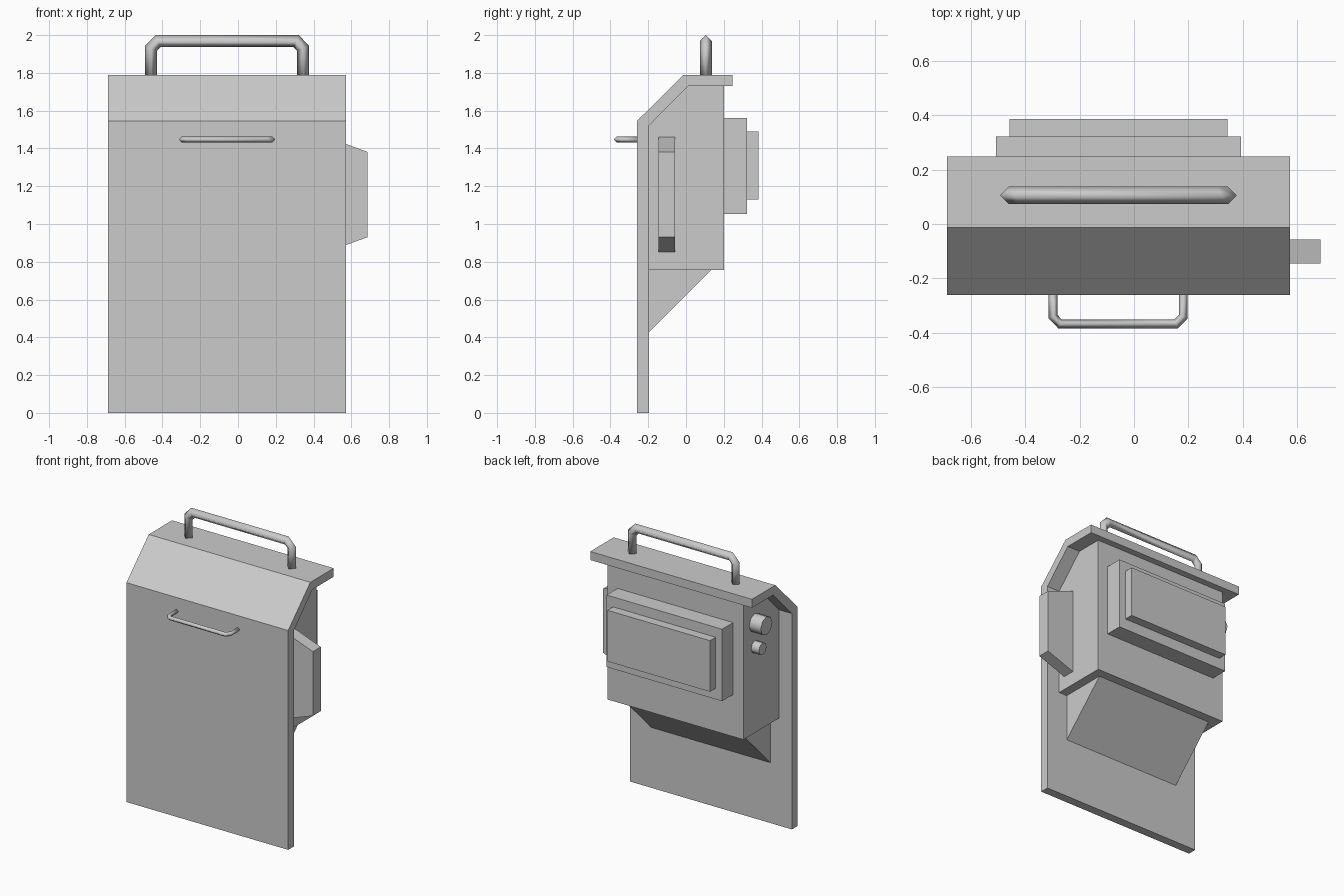
import bpy
import bmesh
from math import radians, pi
from mathutils import Vector, Matrix

old = bpy.data.objects.get("Cube")
if old:
    bpy.data.objects.remove(old, do_unlink=True)

GREY = (0.6, 0.6, 0.6, 1.0)
metal = bpy.data.materials.new("plain grey")
metal.use_nodes = True
metal.diffuse_color = GREY
metal.node_tree.nodes["Principled BSDF"].inputs["Base Color"].default_value = GREY

MID = -0.057  # centre line of the main housing


def finish(name, bm, smooth=None):
    bmesh.ops.recalc_face_normals(bm, faces=bm.faces)
    mesh = bpy.data.meshes.new(name)
    bm.to_mesh(mesh)
    bm.free()
    mesh.materials.append(metal)
    obj = bpy.data.objects.new(name, mesh)
    bpy.context.collection.objects.link(obj)
    if smooth:
        bpy.ops.object.select_all(action='DESELECT')
        obj.select_set(True)
        bpy.context.view_layer.objects.active = obj
        bpy.ops.object.shade_smooth_by_angle(angle=radians(smooth))
    return obj


def extrude_profile(name, points, offset):
    """Solid made by pushing a flat outline along an offset."""
    bm = bmesh.new()
    face = bm.faces.new([bm.verts.new(p) for p in points])
    ext = bmesh.ops.extrude_face_region(bm, geom=[face], use_keep_orig=True)
    verts = [v for v in ext["geom"] if isinstance(v, bmesh.types.BMVert)]
    bmesh.ops.translate(bm, verts=verts, vec=offset)
    return finish(name, bm)


def side_profile(name, yz, half):
    """Outline in the side plane, widened evenly about the centre line."""
    return extrude_profile(name, [(MID - half, y, z) for y, z in yz], (2 * half, 0, 0))


def panel(name, half, y0, y1, z0, z1):
    return side_profile(name, [(y0, z0), (y1, z0), (y1, z1), (y0, z1)], half)


def bar(name, points, normal, radius):
    """Mitred four-sided tube along a path lying in one plane."""
    pts, n = [Vector(p) for p in points], Vector(normal)
    bm = bmesh.new()
    rings = []
    for i, p in enumerate(pts):
        a = (p - pts[max(i - 1, 0)]).normalized()
        b = (pts[min(i + 1, len(pts) - 1)] - p).normalized()
        t = (a + b).normalized()
        side = t.cross(n) * radius / max(t.dot(a), t.dot(b))
        rings.append([bm.verts.new(p + d) for d in (side, n * radius, -side, -n * radius)])
    for r, s in zip(rings, rings[1:]):
        for k in range(4):
            bm.faces.new((r[k], r[k - 1], s[k - 1], s[k]))
    bm.faces.new(rings[0])
    bm.faces.new(rings[-1])
    return finish(name, bm, 91 if radius else None)


def knob(name, y, z, radius, length, x=-0.59):
    bm = bmesh.new()
    place = Matrix.Translation((x - length / 2, y, z)) @ Matrix.Rotation(pi / 2, 4, 'Y')
    bmesh.ops.create_cone(bm, cap_ends=True, segments=8, radius1=radius,
                          radius2=radius, depth=length, matrix=place)
    return finish(name, bm, 50)


# Front plate folding back into the sloped roof
side_profile("front_plate_and_roof",
             [(-0.26, 0), (-0.26, 1.545), (-0.013, 1.79), (0.247, 1.79),
              (0.247, 1.73), (0.01, 1.73), (-0.197, 1.52), (-0.197, 0)], 0.63)

# Housing behind the plate, with the sloped chute under it
side_profile("housing", [(-0.197, 0.757), (0.2, 0.757), (0.2, 1.73),
                         (0.01, 1.73), (-0.197, 1.52)], 0.53)
side_profile("lower_chute", [(-0.197, 0.425), (0.135, 0.757), (-0.197, 0.757)], 0.465)

# Stepped panels on the back
panel("back_panel", 0.45, 0.2, 0.322, 1.053, 1.56)
panel("back_panel_cover", 0.4, 0.322, 0.385, 1.13, 1.49)

# Tapered block on the left side
extrude_profile("side_block", [(0.473, -0.145, 0.853), (0.685, -0.145, 0.93),
                               (0.685, -0.145, 1.382), (0.473, -0.145, 1.46)], (0, 0.088, 0))

# Knobs on the right side
knob("large_knob", 0.075, 1.535, 0.065, 0.09)
knob("small_knob", 0.075, 1.365, 0.043, 0.06)

# Carrying handle on the roof
bar("top_handle", [(-0.46, 0.105, 1.78), (-0.46, 0.105, 1.93), (-0.423, 0.105, 1.968),
                   (0.308, 0.105, 1.968), (0.345, 0.105, 1.93), (0.345, 0.105, 1.78)],
    (0, 1, 0), 0.032)

# Small pull handle on the front
bar("front_handle", [(-0.297, -0.25, 1.447), (-0.297, -0.34, 1.447), (-0.271, -0.367, 1.447),
                     (0.155, -0.367, 1.447), (0.181, -0.34, 1.447), (0.181, -0.25, 1.447)],
    (0, 0, 1), 0.016)
